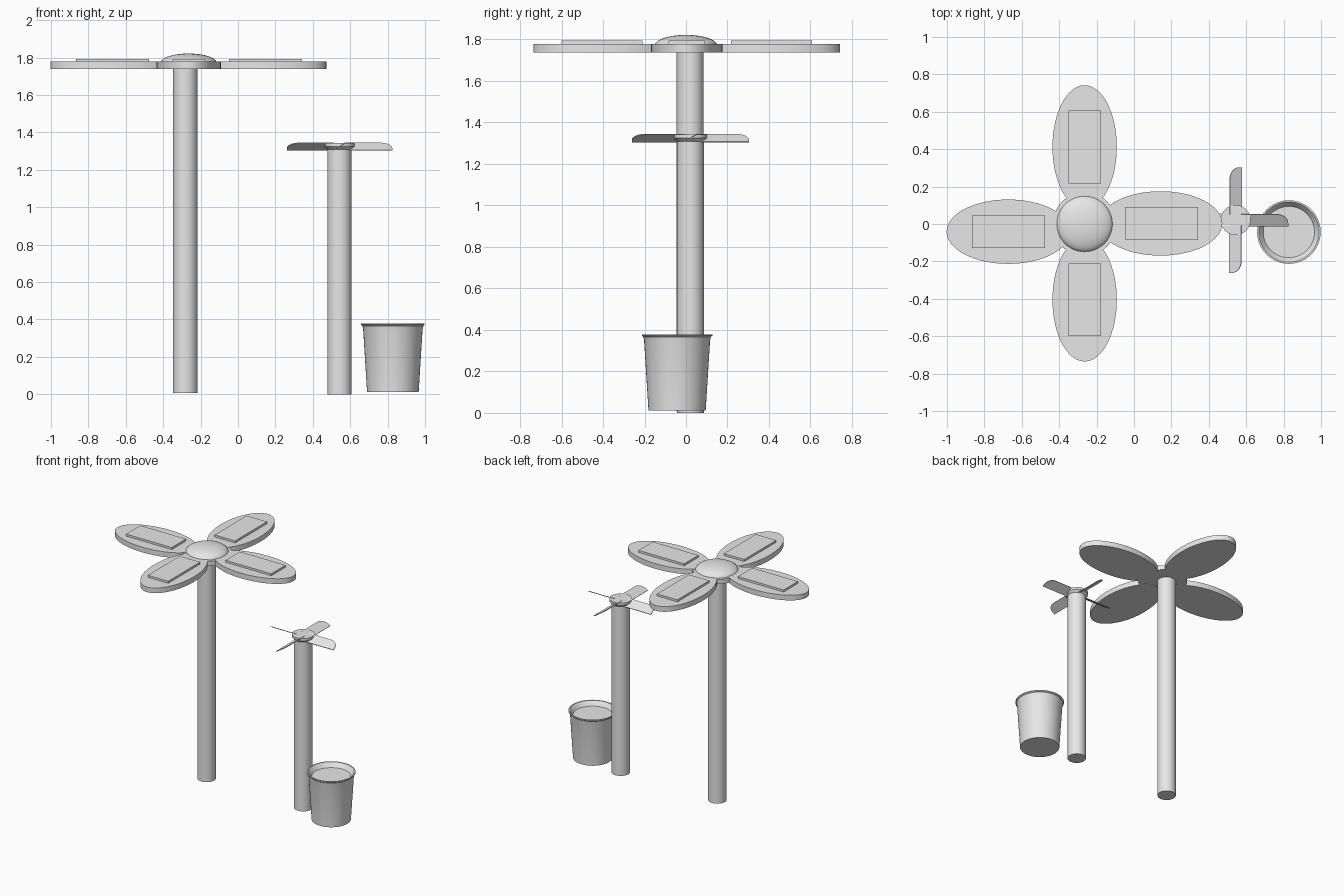
import bpy, bmesh, math
from mathutils import Matrix, Vector

cube = bpy.data.objects.get("Cube")
if cube:
    bpy.data.objects.remove(cube, do_unlink=True)

# One plain grey for everything
grey = bpy.data.materials.new("plain_grey")
grey.use_nodes = True
GREY = (0.8, 0.8, 0.8, 1)
grey.diffuse_color = GREY
grey.node_tree.nodes["Principled BSDF"].inputs["Base Color"].default_value = GREY


def finish(name, bm, loc, turn=0):
    """Turn a bmesh into a named object with smooth sides and sharp edges."""
    bmesh.ops.recalc_face_normals(bm, faces=bm.faces)
    mesh = bpy.data.meshes.new(name)
    bm.to_mesh(mesh)
    bm.free()
    mesh.materials.append(grey)
    ob = bpy.data.objects.new(name, mesh)
    bpy.context.collection.objects.link(ob)
    ob.location = loc
    ob.rotation_euler.z = turn
    bpy.ops.object.select_all(action='DESELECT')
    ob.select_set(True)
    bpy.context.view_layer.objects.active = ob
    bpy.ops.object.shade_smooth_by_angle(angle=math.radians(35))
    return ob


def lathe(name, profile, loc, steps=48):
    """Spin (radius, height) points around the vertical axis."""
    bm = bmesh.new()
    verts = [bm.verts.new((r, 0, z)) for r, z in profile]
    edges = [bm.edges.new(pair) for pair in zip(verts, verts[1:])]
    bmesh.ops.spin(bm, geom=verts + edges, cent=(0, 0, 0), axis=(0, 0, 1),
                   angle=math.tau, steps=steps, use_duplicate=False)
    bmesh.ops.remove_doubles(bm, verts=bm.verts, dist=0.0001)
    return finish(name, bm, loc)


def slab(name, outline, thick, loc, turn=0, tilt=0):
    """Extrude a flat outline upward, optionally pitched about its length."""
    bm = bmesh.new()
    face = bm.faces.new([bm.verts.new((x, y, 0)) for x, y in outline])
    ext = bmesh.ops.extrude_face_region(bm, geom=[face])
    moved = [g for g in ext["geom"] if isinstance(g, bmesh.types.BMVert)]
    bmesh.ops.translate(bm, verts=moved, vec=Vector((0, 0, thick)))
    if tilt:
        bmesh.ops.rotate(bm, verts=bm.verts, matrix=Matrix.Rotation(tilt, 3, 'X'))
    return finish(name, bm, loc, turn)


def post(name, x, y, bottom, top, r=0.065):
    lathe(name, [(0, bottom), (r, bottom), (r, top), (0, top)], (x, y, 0))


# Tall post with hub and dome
HUB_X = -0.264
post("tall_post", -0.282, 0.02, 0.006, 1.75)
lathe("flower_hub", [(0, 1.74), (0.17, 1.74), (0.17, 1.775), (0, 1.775)], (HUB_X, 0, 0))
arc = [i / 10 * math.pi / 2 for i in range(11)]
dome = [(0.15 * math.cos(a), 1.772 + 0.05 * math.sin(a)) for a in arc]
lathe("flower_dome", [(0, 1.772)] + dome, (HUB_X, 0, 0))

# Four oval petals, each carrying a thin rectangular panel
oval = [(0.33 * math.cos(i / 64 * math.tau), 0.172 * math.sin(i / 64 * math.tau))
        for i in range(64)]
rect = [(-0.195, -0.087), (0.195, -0.087), (0.195, 0.087), (-0.195, 0.087)]
petals = [("left", 0.142, 0.003, 0), ("back", HUB_X, 0.412, 1),
          ("right", -0.672, -0.041, 2), ("front", HUB_X, -0.405, 3)]
for side, x, y, quarter in petals:
    turn = quarter * math.pi / 2
    slab(side + "_petal", oval, 0.04, (x, y, 1.738), turn)
    px = x + {"left": 0.006}.get(side, 0)
    slab(side + "_panel", rect, 0.02, (px, y, 1.774), turn)

# Short post with fan hub
FAN_X, FAN_Y = 0.543, 0.021
post("short_post", FAN_X, FAN_Y, 0, 1.308)
lathe("fan_hub", [(0, 1.306), (0.06, 1.306), (0.08, 1.325), (0.08, 1.343), (0, 1.343)],
      (FAN_X, FAN_Y, 0))

# Pitched blades with the upper outer corner rounded
W, TIP = 0.038, 0.282
blade = [(0.03, -W), (TIP, -W)]
blade += [(TIP - 0.065 * (1 - math.cos(a)), -0.02 + (W + 0.02) * math.sin(a)) for a in arc]
blade += [(0.03, W)]
for i, side in enumerate(["left", "back", "right", "front"]):
    slab(side + "_blade", blade, 0.005, (FAN_X, FAN_Y, 1.322),
         i * math.pi / 2, math.radians(30))

# Tapered pot with a flared rim, filled nearly to the top
pot = [(0, 0.012), (0.138, 0.012), (0.159, 0.35), (0.163, 0.366), (0.17, 0.372),
       (0.17, 0.379), (0.161, 0.379), (0.154, 0.37), (0.137, 0.345), (0, 0.345)]
lathe("pot", pot, (0.828, -0.043, 0))
